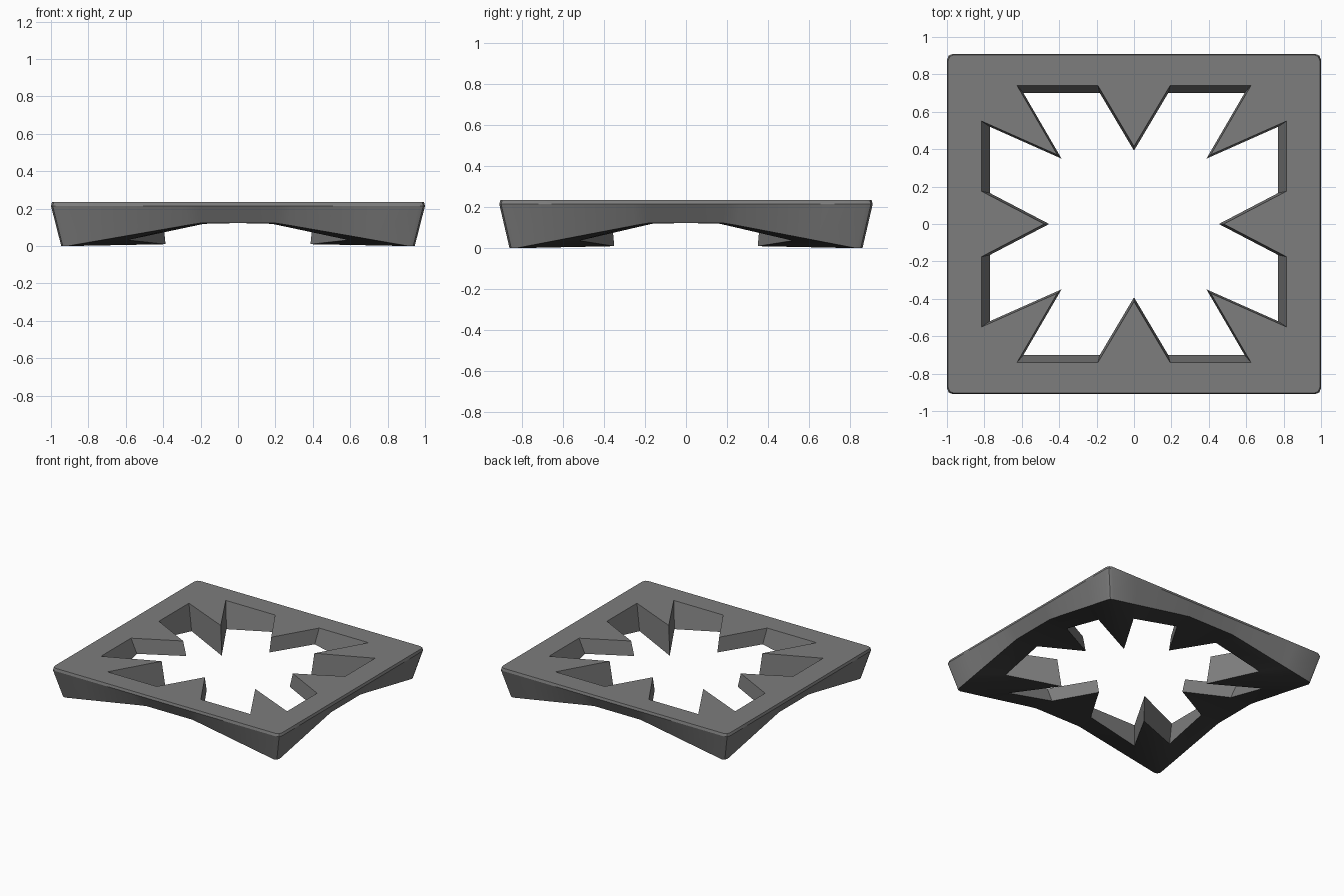
import bpy, bmesh, math

if "Cube" in bpy.data.objects:
    bpy.data.objects.remove(bpy.data.objects["Cube"])

TOP, RIM, ARCH, TAPER = 0.235, 0.215, 0.123, 0.945
HX, HY = 1.0, 0.91

# One quadrant: (outer outline point, matching star-hole point), back middle to right middle
quadrant = [
    ((0, HY), (0, 0.415)),
    ((0.21, HY), (0.193, 0.74)),
    ((0.285, HY), (0.193, 0.74)),
    ((0.75, HY), (0.625, 0.74)),
    ((0.967, HY), (0.41, 0.37)),
    ((0.991, 0.901), (0.41, 0.37)),
    ((HX, 0.877), (0.41, 0.37)),
    ((HX, 0.68), (0.815, 0.55)),
    ((HX, 0.26), (0.815, 0.175)),
    ((HX, 0.19), (0.815, 0.175)),
    ((HX, 0), (0.48, 0)),
]


def flip(pairs, sx, sy):
    return [((a[0] * sx, a[1] * sy), (b[0] * sx, b[1] * sy)) for a, b in pairs]


# Mirror the quadrant into a full ring
ring = (quadrant[:-1] + flip(quadrant[::-1], 1, -1)[:-1]
        + flip(quadrant, -1, -1)[:-1] + flip(quadrant[::-1], -1, 1)[:-1])


def arch_height(x, y):
    """Underside height: flat in the middle of each side, falling to the corners."""
    a, b = abs(x) / HX, abs(y) / HY
    u = min(a, b) / max(a, b)
    if u < 0.21:
        return ARCH
    if u < 0.285:
        return ARCH - 0.011 * (u - 0.21) / 0.075
    return max(0, 0.112 * (0.965 - u) / 0.68)


bm = bmesh.new()
cache = {}


def vert(p, scale, z):
    key = (round(p[0] * scale, 5), round(p[1] * scale, 5), round(z, 5))
    if key not in cache:
        cache[key] = bm.verts.new(key)
    return cache[key]


def column(pair):
    """Closed section through the frame at one ring position."""
    o, h = pair
    return [vert(h, 1, TOP), vert(o, 0.994, TOP), vert(o, 1, RIM),
            vert(o, TAPER, arch_height(*o)),
            vert(h, TAPER, max(0.01, arch_height(*h)))]


# Skin neighbouring sections together; strip 3 is the darker underside
cols = [column(p) for p in ring]
for i, c in enumerate(cols):
    d = cols[(i + 1) % len(cols)]
    for k in range(5):
        m = (k + 1) % 5
        loop = list(dict.fromkeys([c[k], c[m], d[m], d[k]]))
        if len(loop) > 2:
            face = bm.faces.new(loop)
            face.material_index = 1 if k == 3 else 0
bmesh.ops.recalc_face_normals(bm, faces=bm.faces[:])

mesh = bpy.data.meshes.new("star_cut_frame")
bm.to_mesh(mesh)
bm.free()
frame = bpy.data.objects.new("star_cut_frame", mesh)
bpy.context.collection.objects.link(frame)

# Grey body, near-black underside
for name, v in (("grey", 0.205), ("near_black_underside", 0.045)):
    mat = bpy.data.materials.new(name)
    mat.diffuse_color = (v, v, v, 1)
    mat.use_nodes = True
    mat.node_tree.nodes["Principled BSDF"].inputs["Base Color"].default_value = mat.diffuse_color
    mesh.materials.append(mat)

bpy.context.view_layer.objects.active = frame
frame.select_set(True)
bpy.ops.object.shade_smooth_by_angle(angle=math.radians(25))
